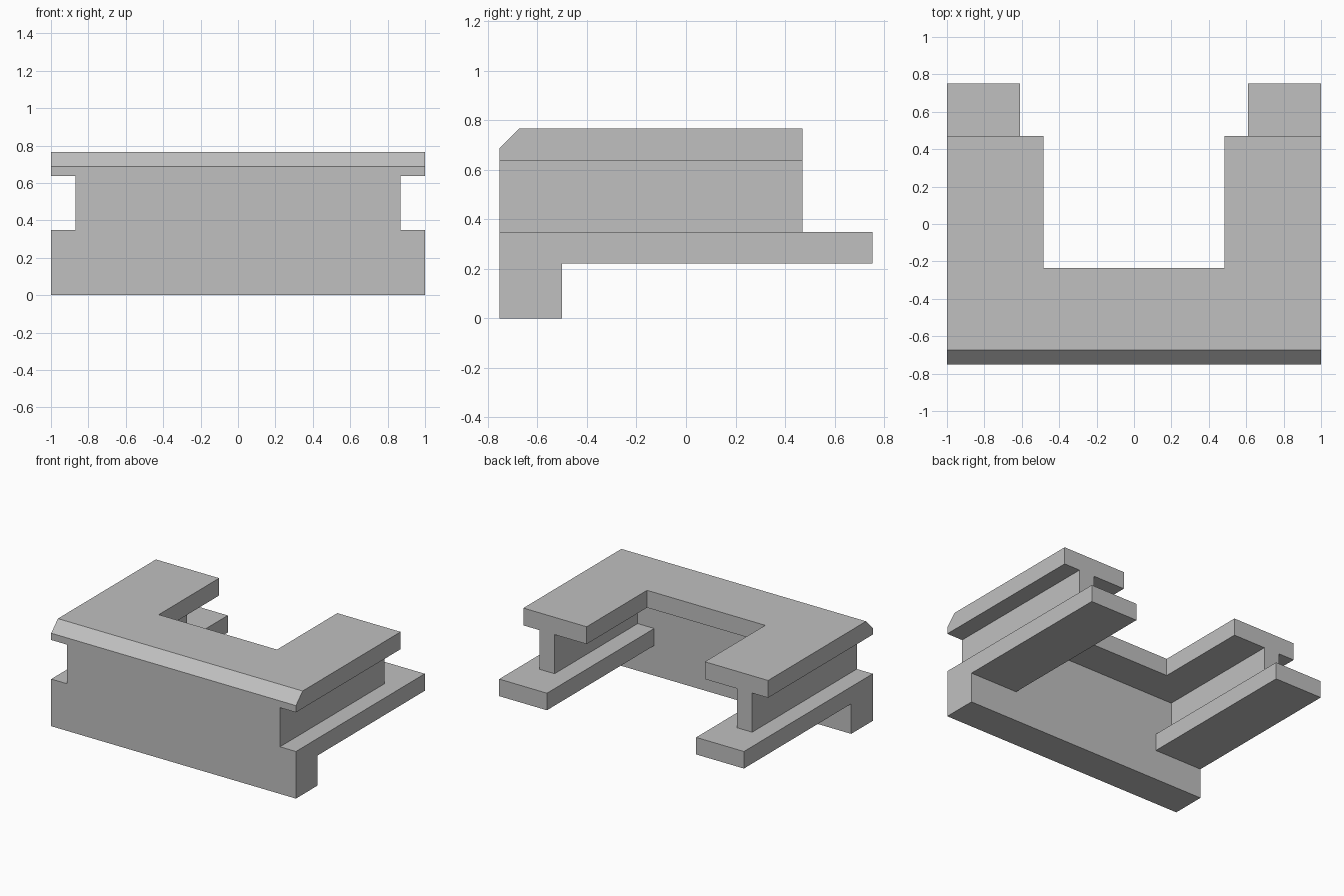
import bpy
import bmesh
from mathutils import Vector

cube = bpy.data.objects.get("Cube")
if cube:
    bpy.data.objects.remove(cube, do_unlink=True)

# Single plain grey material
grey = bpy.data.materials.new("plain grey")
grey.use_nodes = True
colour = (0.53, 0.53, 0.53, 1)
grey.diffuse_color = colour
grey.node_tree.nodes["Principled BSDF"].inputs["Base Color"].default_value = colour

FRONT, BACK = -0.752, 0.752
WALL_BACK = -0.5          # rear face of the front panel
PLATE_BACK = 0.47         # rear end of the top plate arms
SHELF, UNDER, TOP = 0.348, 0.637, 0.765
WEB_IN, WEB_OUT = 0.745, 0.87


def extrude(name, outline, offset, chamfer=None):
    """Extrude a closed outline; chamfer = (edge test, size)."""
    bm = bmesh.new()
    face = bm.faces.new([bm.verts.new(p) for p in outline])
    result = bmesh.ops.extrude_face_region(bm, geom=[face], use_keep_orig=True)
    moved = [v for v in result["geom"] if isinstance(v, bmesh.types.BMVert)]
    bmesh.ops.translate(bm, verts=moved, vec=Vector(offset))
    bmesh.ops.recalc_face_normals(bm, faces=bm.faces)
    if chamfer:
        test, size = chamfer
        edges = [e for e in bm.edges if all(test(v.co) for v in e.verts)]
        bmesh.ops.bevel(bm, geom=edges, offset=size, segments=1, affect='EDGES')
    mesh = bpy.data.meshes.new(name)
    bm.to_mesh(mesh)
    bm.free()
    mesh.materials.append(grey)
    obj = bpy.data.objects.new(name, mesh)
    bpy.context.collection.objects.link(obj)
    return obj


def mirrored(half):
    """Complete an outline given for +x with its mirror image."""
    return half + [(-x, y, z) for x, y, z in reversed(half)]


def box(name, x, y, z):
    base = [(x[0], y[0], z[0]), (x[1], y[0], z[0]),
            (x[1], y[1], z[0]), (x[0], y[1], z[0])]
    return extrude(name, base, (0, 0, z[1] - z[0]))


# Front panel, notched at both sides under the top plate
panel = [(1, 0), (1, SHELF), (WEB_OUT, SHELF), (WEB_OUT, UNDER)]
extrude("front_panel", mirrored([(x, FRONT, z) for x, z in panel]),
        (0, WALL_BACK - FRONT, 0))

# U-shaped top plate with a chamfered front edge
plate = [(1, FRONT), (1, PLATE_BACK), (0.483, PLATE_BACK), (0.483, -0.235)]
extrude("top_plate", mirrored([(x, y, UNDER) for x, y in plate]),
        (0, 0, TOP - UNDER),
        (lambda co: co.y < FRONT + 0.01 and co.z > TOP - 0.01, 0.078))

# Side webs and lower rails
for side, s in (("left", 1), ("right", -1)):
    box(side + "_web", (s * WEB_IN, s * WEB_OUT), (WALL_BACK, PLATE_BACK), (SHELF, UNDER))
    box(side + "_lower_rail", (s * 0.61, s), (WALL_BACK, BACK), (0.222, SHELF))
